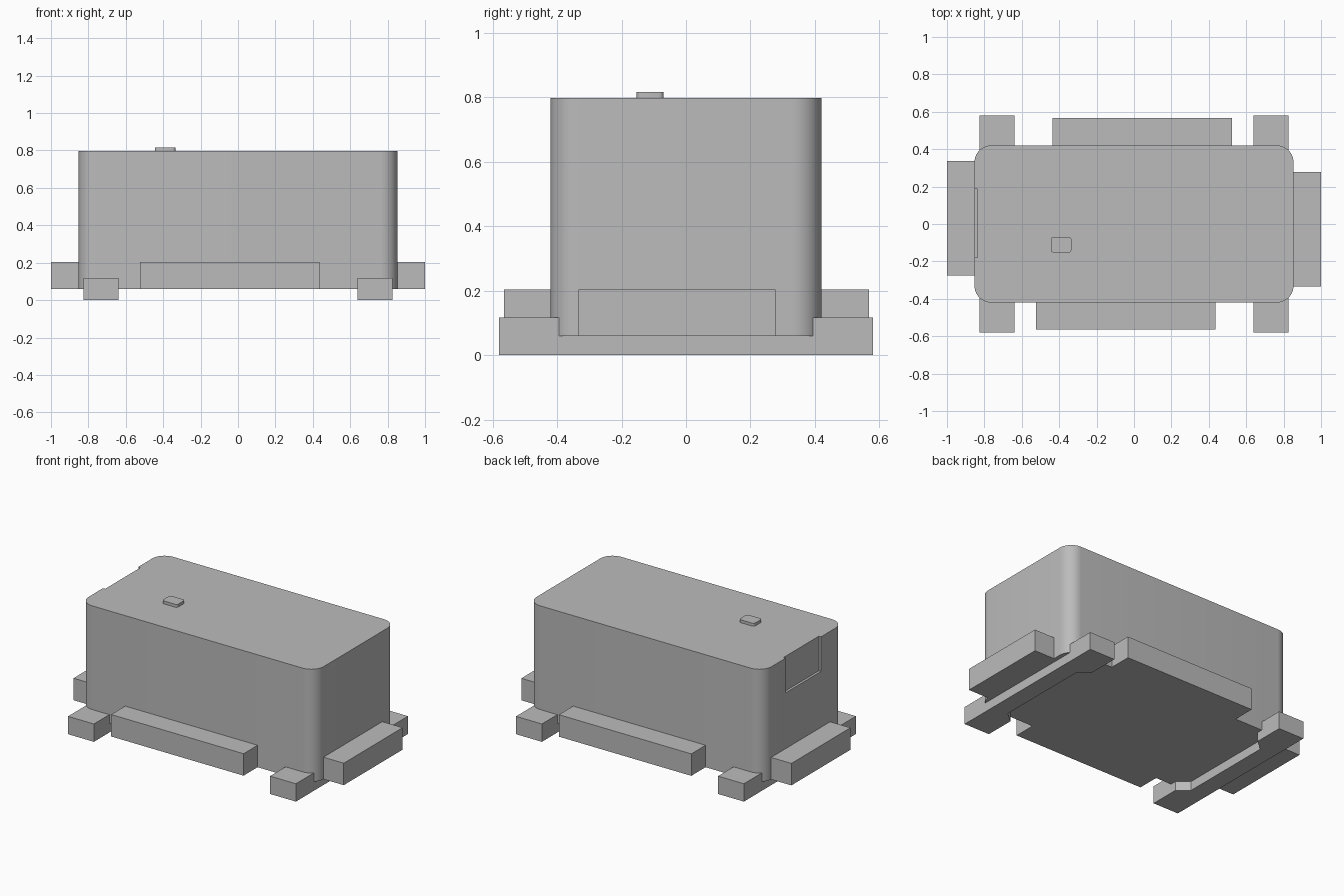
import bpy
import bmesh
from math import cos, sin, pi, radians

cube = bpy.data.objects.get("Cube")
if cube:
    bpy.data.objects.remove(cube, do_unlink=True)

grey = bpy.data.materials.new("plain grey")
grey.use_nodes = True
grey.diffuse_color = (0.5, 0.5, 0.5, 1)
grey.node_tree.nodes["Principled BSDF"].inputs["Base Color"].default_value = (0.5, 0.5, 0.5, 1)


def prism(name, outline, z0, z1):
    """Extrude a counter-clockwise outline from z0 up to z1."""
    bm = bmesh.new()
    face = bm.faces.new([bm.verts.new((x, y, z0)) for x, y in outline])
    top = bmesh.ops.extrude_face_region(bm, geom=[face])["geom"]
    moved = [v for v in top if isinstance(v, bmesh.types.BMVert)]
    bmesh.ops.translate(bm, vec=(0, 0, z1 - z0), verts=moved)
    bmesh.ops.recalc_face_normals(bm, faces=bm.faces)
    mesh = bpy.data.meshes.new(name)
    bm.to_mesh(mesh)
    bm.free()
    mesh.materials.append(grey)
    obj = bpy.data.objects.new(name, mesh)
    bpy.context.collection.objects.link(obj)
    return obj


def rectangle(x0, x1, y0, y1):
    return [(x0, y0), (x1, y0), (x1, y1), (x0, y1)]


def rounded(x0, x1, y0, y1, r, steps):
    centres = [(x1 - r, y1 - r), (x0 + r, y1 - r), (x0 + r, y0 + r), (x1 - r, y0 + r)]
    return [(cx + r * cos((k + i / steps) * pi / 2), cy + r * sin((k + i / steps) * pi / 2))
            for k, (cx, cy) in enumerate(centres) for i in range(steps + 1)]


def smooth(obj):
    bpy.ops.object.select_all(action="DESELECT")
    obj.select_set(True)
    bpy.context.view_layer.objects.active = obj
    bpy.ops.object.shade_smooth_by_angle(angle=radians(30))


W, D, BASE, TOP = 0.853, 0.42, 0.06, 0.797

# Main block with a shallow notch in the upper right-hand end
body = prism("body", rounded(-W, W, -D, D, 0.09, 10), BASE, TOP)
cutter = prism("notch_cutter", rectangle(-W - 0.1, -W + 0.016, -0.18, 0.187), 0.57, TOP + 0.1)
cut = body.modifiers.new("notch", "BOOLEAN")
cut.operation = "DIFFERENCE"
cut.solver = "EXACT"
cut.object = cutter
bpy.context.view_layer.objects.active = body
bpy.ops.object.modifier_apply(modifier=cut.name)
bpy.data.objects.remove(cutter, do_unlink=True)
smooth(body)

# Small button on top
smooth(prism("top_button", rounded(-0.445, -0.335, -0.153, -0.069, 0.015, 4), TOP, 0.816))

# Ledges around the foot of the block
ledges = {
    "front_ledge": (-0.524, 0.436, -0.565, -D),
    "back_ledge": (-0.436, 0.524, D, 0.568),
    "right_ledge": (-1, -W, -0.275, 0.337),
    "left_ledge": (W, 1, -0.333, 0.277),
}
for name, box in ledges.items():
    prism(name, rectangle(*box), BASE, 0.204)

# Cross runners: narrowed in the middle, with raised pads at both ends
for side, s in (("right", -1), ("left", 1)):
    outer, inner, waist = 0.826 * s, 0.639 * s, 0.71 * s
    half = [(inner, 0.58), (inner, 0.38), (waist, 0.32)]
    outline = [(outer, -0.58), (outer, 0.58)] + half + [(x, -y) for x, y in reversed(half)]
    prism(side + "_runner", outline, 0, BASE)
    x0, x1 = sorted((outer, inner))
    for end, y0, y1 in (("front", -0.58, -0.38), ("back", 0.38, 0.58)):
        prism(f"{side}_{end}_foot", rectangle(x0, x1, y0, y1), BASE, 0.117)
